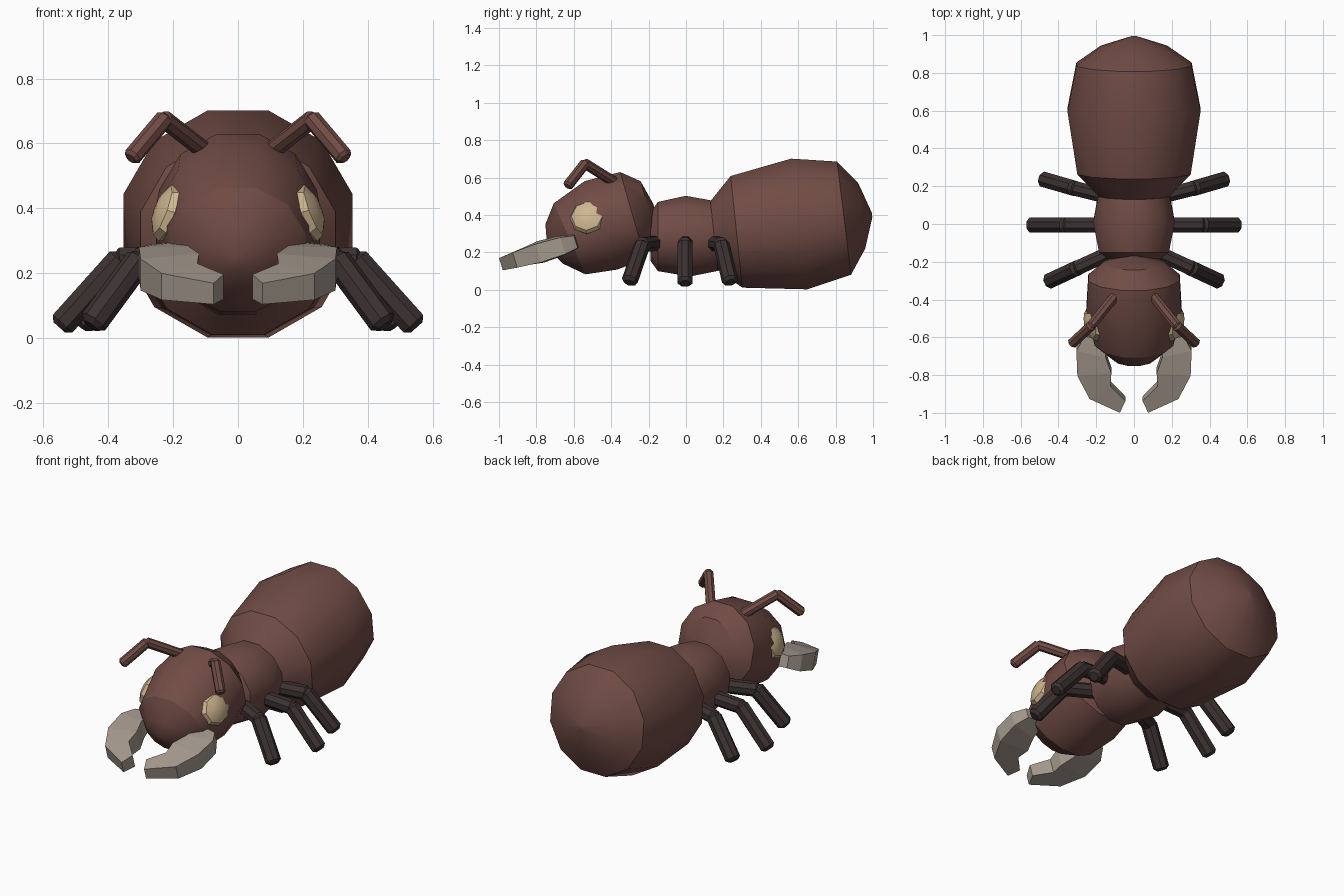
import bpy, bmesh, math
from mathutils import Vector

if "Cube" in bpy.data.objects:
    bpy.data.objects.remove(bpy.data.objects["Cube"])


def material(name, rgb):
    m = bpy.data.materials.new(name)
    m.diffuse_color = (*rgb, 1)
    m.use_nodes = True
    m.node_tree.nodes["Principled BSDF"].inputs["Base Color"].default_value = m.diffuse_color
    return m


BROWN = material("brown shell", (0.165, 0.072, 0.06))
DARK = material("dark legs", (0.045, 0.031, 0.031))
BONE = material("bone grey", (0.37, 0.315, 0.265))
TAN = material("tan eye", (0.62, 0.47, 0.28))


def finish(bm, name, mat, smooth=30):
    bmesh.ops.recalc_face_normals(bm, faces=bm.faces)
    me = bpy.data.meshes.new(name)
    bm.to_mesh(me)
    bm.free()
    ob = bpy.data.objects.new(name, me)
    bpy.context.collection.objects.link(ob)
    me.materials.append(mat)
    if smooth:
        bpy.ops.object.select_all(action='DESELECT')
        ob.select_set(True)
        bpy.context.view_layer.objects.active = ob
        bpy.ops.object.shade_smooth_by_angle(angle=math.radians(smooth))
    return ob


def loft(bm, loops):
    """Skin a list of closed point loops and cap both ends."""
    rows = [[bm.verts.new(p) for p in loop] for loop in loops]
    for a, b in zip(rows, rows[1:]):
        n = len(a)
        for i in range(n):
            j = (i + 1) % n
            bm.faces.new((a[i], a[j], b[j], b[i]))
    for row in (rows[0], rows[-1]):
        c = bm.verts.new(sum((v.co for v in row), Vector()) / len(row))
        for i in range(len(row)):
            bm.faces.new((row[i], row[(i + 1) % len(row)], c))


def body(name, rings, n=12):
    """Twelve-sided body; each ring is (y, z, flat radius, tilt in degrees)."""
    bm = bmesh.new()
    loops = []
    for y, z, r, tilt in rings:
        t, r = math.radians(tilt), r / math.cos(math.pi / n)
        loop = []
        for i in range(n):
            a = 2 * math.pi * (i + 0.5) / n
            h = r * math.sin(a)
            loop.append(Vector((r * math.cos(a), y - h * math.sin(t), z + h * math.cos(t))))
        loops.append(loop)
    loft(bm, loops)
    return finish(bm, name, BROWN)


def rod(name, p, q, r, mat, n=8):
    """Straight rod with short tapered ends."""
    p, q = Vector(p), Vector(q)
    d = (q - p).normalized()
    s = d.cross(Vector((0, 0, 1))).normalized()
    u = s.cross(d)
    e = r * 0.35
    loops = []
    for c, k in ((p - d * e, 0.6), (p, 1), (q, 1), (q + d * e, 0.6)):
        loops.append([c + r * k * (s * math.cos(2 * math.pi * (i + 0.5) / n) +
                                   u * math.sin(2 * math.pi * (i + 0.5) / n)) for i in range(n)])
    bm = bmesh.new()
    loft(bm, loops)
    return finish(bm, name, mat)


# Body segments
body("abdomen", [(0.15, 0.29, 0.185, 6), (0.27, 0.31, 0.30, 6), (0.605, 0.352, 0.352, 7),
                 (0.845, 0.383, 0.305, 7), (0.94, 0.395, 0.175, 6), (0.995, 0.40, 0.012, 6)])
body("thorax", [(-0.19, 0.285, 0.13, 0), (-0.15, 0.285, 0.185, 0), (0.01, 0.287, 0.216, 3),
                (0.15, 0.29, 0.19, 6)])
body("head", [(-0.17, 0.44, 0.02, 14), (-0.205, 0.43, 0.155, 14), (-0.285, 0.397, 0.242, 16),
              (-0.455, 0.345, 0.252, 20), (-0.622, 0.273, 0.208, 24), (-0.705, 0.245, 0.115, 24),
              (-0.735, 0.23, 0.02, 24)])

LEGS = {  # hip, knee and foot, right side
    "front": ((0.12, -0.15, 0.25), (0.305, -0.235, 0.24), (0.445, -0.30, 0.05)),
    "middle": ((0.12, -0.005, 0.25), (0.365, -0.005, 0.24), (0.54, -0.005, 0.045)),
    "back": ((0.12, 0.14, 0.25), (0.32, 0.19, 0.24), (0.475, 0.235, 0.05)),
}
# Mandible stations: outer x, outer y, inner x, inner y, half height
JAW = [(0.265, -0.59, 0.16, -0.58, 0.04), (0.305, -0.66, 0.15, -0.69, 0.055),
       (0.30, -0.79, 0.12, -0.775, 0.06), (0.235, -0.915, 0.125, -0.845, 0.05),
       (0.075, -0.99, 0.045, -0.925, 0.04)]

for side, word in ((1, "right"), (-1, "left")):
    def mir(p):
        return Vector((p[0] * side, p[1], p[2]))

    # Legs
    for pos, (hip, knee, foot) in LEGS.items():
        rod(f"{pos}_upper_leg_{word}", mir(hip), mir(knee), 0.042, DARK)
        rod(f"{pos}_lower_leg_{word}", mir(knee), mir(foot), 0.044, DARK)

    # Antennae
    base, elbow, tip = (0.10, -0.38, 0.575), (0.228, -0.54, 0.675), (0.325, -0.63, 0.56)
    rod(f"antenna_base_{word}", mir(base), mir(elbow), 0.028, BROWN)
    rod(f"antenna_tip_{word}", mir(elbow), mir(tip), 0.029, BROWN)

    # Mandibles
    loops = []
    for ox, oy, ix, iy, h in JAW:
        up = Vector((0, -0.29, 0.957)) * h
        o = Vector((ox, oy, 0.262 + (oy + 0.58) * 0.30))
        i = Vector((ix, iy, 0.262 + (iy + 0.58) * 0.30))
        loops.append([mir(p) for p in (i + up, o + up * 0.8, o - up * 0.9, i - up)])
    bm = bmesh.new()
    loft(bm, loops)
    finish(bm, f"mandible_{word}", BONE, smooth=0)

    # Eyes: flattened low-poly domes leaning with the head
    bm = bmesh.new()
    bmesh.ops.create_uvsphere(bm, u_segments=8, v_segments=6, radius=1)
    nrm = Vector((0.92, -0.18, 0.34)).normalized()
    fwd = nrm.cross(Vector((0, 0, 1))).normalized()
    top = fwd.cross(nrm)
    for v in bm.verts:
        c = v.co
        v.co = mir(Vector((0.213, -0.525, 0.387)) + nrm * c.z * 0.045 +
                   fwd * c.x * 0.098 + top * c.y * 0.094)
    finish(bm, f"eye_{word}", TAN)
